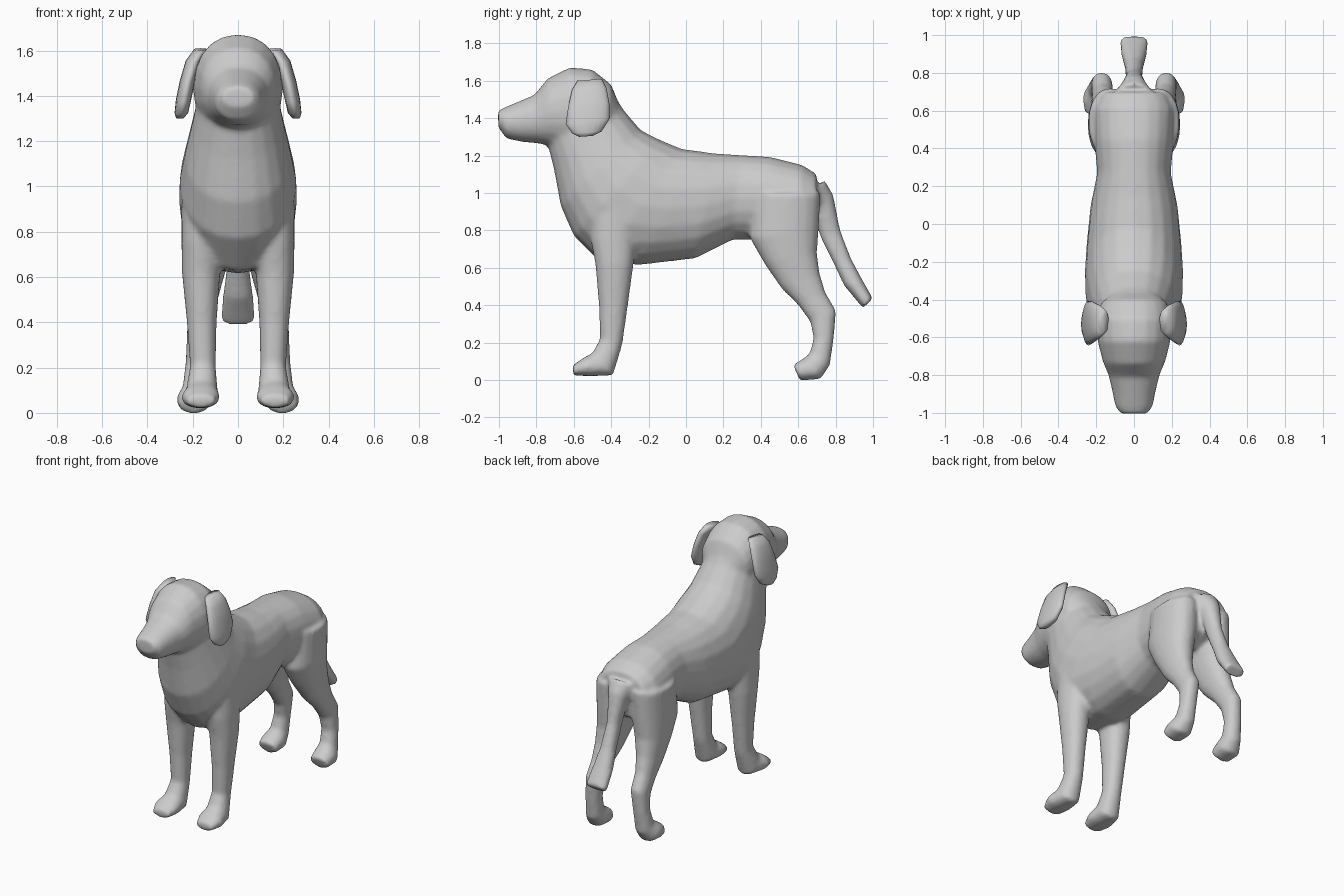
import bpy, bmesh
from math import sin, cos, pi, copysign
from mathutils import Vector

SEG = 20


def soft(v, e):
    return copysign(abs(v) ** e, v)


def loft(bm, stations, side=1, e=0.92):
    """Rings spanned between two side-view points: y1, z1, y2, z2, half width, centre x."""
    rings = []
    for y1, z1, y2, z2, w, cx in stations:
        c = Vector((cx * side, (y1 + y2) / 2, (z1 + z2) / 2))
        h = Vector((0, (y1 - y2) / 2, (z1 - z2) / 2))
        rings.append([bm.verts.new(c + h * soft(cos(2 * pi * i / SEG), e)
                      + Vector((w * soft(sin(2 * pi * i / SEG), e), 0, 0)))
                      for i in range(SEG)])
    faces = [bm.faces.new((a[i], a[(i + 1) % SEG], b[(i + 1) % SEG], b[i]))
             for a, b in zip(rings, rings[1:]) for i in range(SEG)]
    faces += [bm.faces.new(rings[0]), bm.faces.new(rings[-1])]
    bmesh.ops.recalc_face_normals(bm, faces=faces)


def finish(name, bm):
    me = bpy.data.meshes.new(name)
    bm.to_mesh(me)
    bm.free()
    ob = bpy.data.objects.new(name, me)
    bpy.context.collection.objects.link(ob)
    for p in me.polygons:
        p.use_smooth = True
    return ob


# neck and torso: back point, belly point
torso = [(-.44, 1.61, -.74, 1.26, .165, 0), (-.33, 1.44, -.705, 1.12, .20, 0),
         (-.24, 1.335, -.67, .93, .235, 0), (-.13, 1.28, -.60, .77, .258, 0),
         (-.02, 1.235, -.46, .63, .26, 0), (.06, 1.225, -.25, .615, .25, 0),
         (.15, 1.212, .05, .65, .23, 0), (.29, 1.203, .25, .75, .195, 0),
         (.45, 1.193, .42, .75, .21, 0), (.62, 1.15, .58, .74, .22, 0),
         (.70, 1.10, .69, .80, .18, 0)]
# head from nose to nape
head = [(-1.005, 1.44, -1.003, 1.35, .07, 0), (-.97, 1.458, -.96, 1.29, .10, 0),
        (-.90, 1.487, -.87, 1.272, .115, 0), (-.81, 1.525, -.79, 1.265, .135, 0),
        (-.74, 1.612, -.72, 1.25, .165, 0), (-.62, 1.672, -.63, 1.22, .192, 0),
        (-.50, 1.66, -.55, 1.22, .20, 0), (-.40, 1.58, -.45, 1.25, .18, 0),
        (-.36, 1.48, -.39, 1.32, .12, 0)]
front_leg = [(-.52, .95, -.22, .95, .11, .14), (-.51, .75, -.265, .75, .095, .155),
             (-.485, .62, -.28, .62, .085, .163), (-.466, .40, -.31, .40, .066, .16),
             (-.46, .22, -.34, .19, .057, .155), (-.50, .145, -.39, .025, .072, .16),
             (-.55, .118, -.51, .02, .086, .165), (-.607, .078, -.603, .024, .062, .165)]
hind_leg = [(.36, 1.0, .72, 1.0, .115, .125), (.34, .76, .71, .80, .112, .133),
            (.42, .62, .70, .68, .095, .143), (.51, .49, .715, .57, .073, .155),
            (.60, .40, .745, .47, .058, .165), (.665, .31, .803, .37, .056, .17),
            (.682, .22, .79, .22, .052, .18), (.66, .14, .77, .08, .058, .187),
            (.62, .11, .72, .005, .078, .195), (.572, .082, .61, -.003, .066, .195)]
tail = [(.74, 1.07, .62, .95, .10, 0), (.787, .99, .69, .88, .062, 0),
        (.825, .80, .72, .76, .043, 0), (.883, .65, .79, .62, .05, 0),
        (.935, .55, .845, .505, .066, 0), (1.0, .435, .945, .385, .078, 0)]

bm = bmesh.new()
for part in (torso, head, tail):
    loft(bm, part)
for s in (1, -1):
    loft(bm, front_leg, s)
    loft(bm, hind_leg, s)
body = finish("dog_body", bm)

# fuse the parts into one skin and soften the joins
rm = body.modifiers.new("fuse", 'REMESH')
rm.mode = 'VOXEL'
rm.voxel_size = 0.013
rm.use_smooth_shade = True
sm = body.modifiers.new("soften", 'SMOOTH')
sm.factor = 0.5
sm.iterations = 8

# hanging ears: front edge, back edge, thickness
ear = [(-.58, 1.60, -.45, 1.61, .03, .165), (-.61, 1.55, -.425, 1.56, .036, .195),
       (-.63, 1.46, -.41, 1.48, .034, .222), (-.643, 1.37, -.407, 1.40, .034, .24),
       (-.61, 1.32, -.45, 1.33, .03, .25), (-.57, 1.30, -.50, 1.305, .018, .256)]
for name, s in (("left_ear", 1), ("right_ear", -1)):
    bm = bmesh.new()
    loft(bm, ear, s)
    finish(name, bm)
